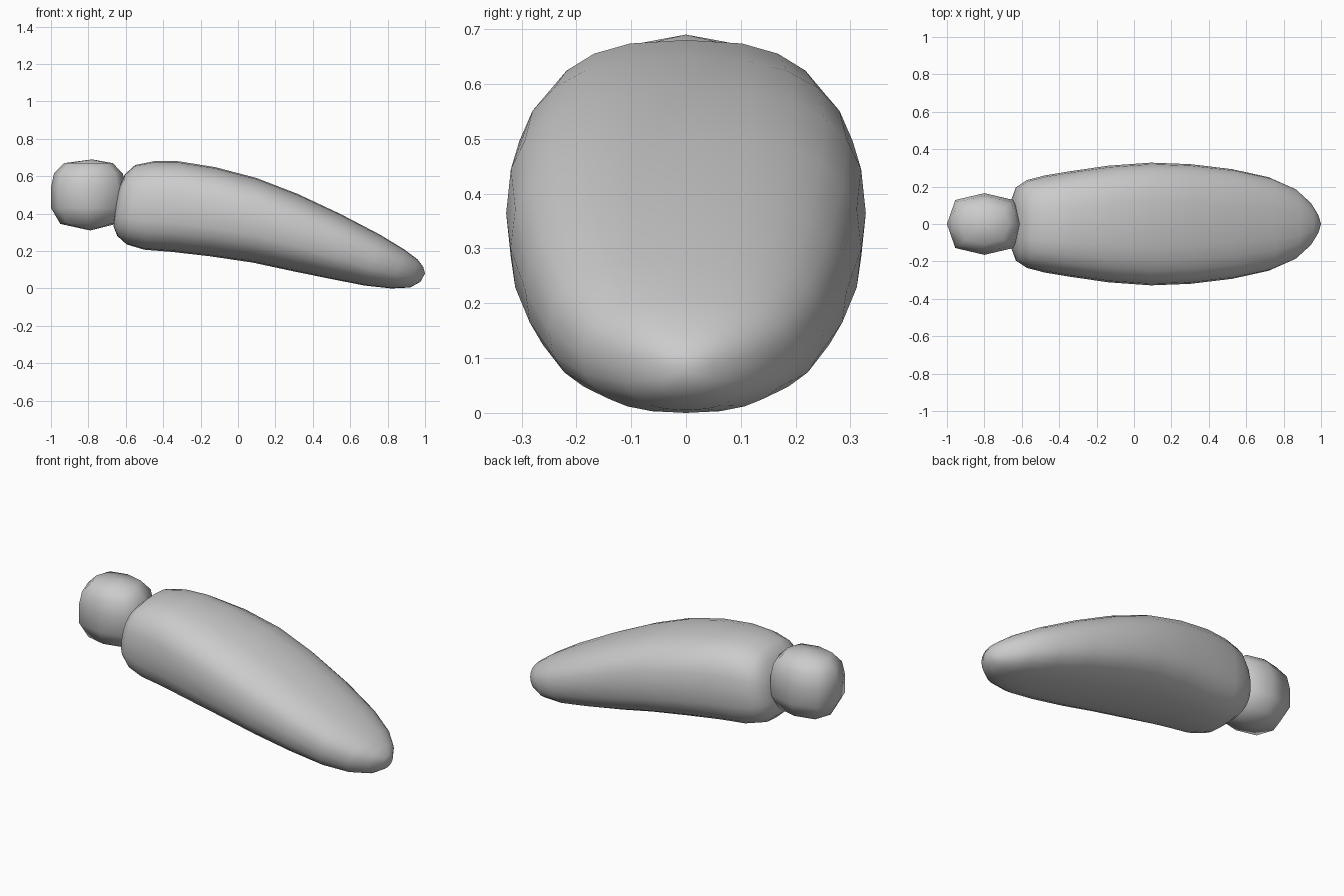
import bpy
import bmesh
from math import cos, sin, tau
from mathutils import Vector

default_cube = bpy.data.objects.get("Cube")
if default_cube:
    bpy.data.objects.remove(default_cube)

# Single grey material
grey = bpy.data.materials.new("plain_grey")
grey.use_nodes = True
colour = (0.6, 0.6, 0.6, 1)
grey.diffuse_color = colour
grey.node_tree.nodes["Principled BSDF"].inputs["Base Color"].default_value = colour


def rounded(value, exponent):
    """Signed power that turns a circle into a superellipse."""
    return (1 if value >= 0 else -1) * abs(value) ** (2 / exponent)


def loft(name, rings, start, end):
    """Skin a list of vertex rings and close both ends with a fan."""
    bm = bmesh.new()
    loops = [[bm.verts.new(p) for p in ring] for ring in rings]
    count = len(loops[0])
    for low, high in zip(loops, loops[1:]):
        for i in range(count):
            j = (i + 1) % count
            bm.faces.new((low[i], low[j], high[j], high[i]))
    for loop, tip in ((loops[0], start), (loops[-1], end)):
        pole = bm.verts.new(tip)
        for i in range(count):
            bm.faces.new((loop[i], loop[(i + 1) % count], pole))
    bmesh.ops.recalc_face_normals(bm, faces=bm.faces)
    mesh = bpy.data.meshes.new(name)
    bm.to_mesh(mesh)
    bm.free()
    mesh.materials.append(grey)
    mesh.shade_smooth()
    obj = bpy.data.objects.new(name, mesh)
    bpy.context.collection.objects.link(obj)
    return obj


def body_ring(station, segments=24):
    """Tilted cross-section between a top and a bottom point."""
    top_x, top_z, low_x, low_z, width = station
    top, low = Vector((top_x, 0, top_z)), Vector((low_x, 0, low_z))
    middle, reach = (top + low) / 2, (top - low) / 2
    exponent = 2.65 - 0.3 * max(middle.x, 0)
    ring = []
    for i in range(segments):
        angle = tau * i / segments
        side = Vector((0, width * rounded(cos(angle), exponent), 0))
        ring.append(middle + side + reach * rounded(sin(angle), exponent))
    return ring


# Long drooping body: top x, top z, bottom x, bottom z, half width
stations = [
    (-0.655, 0.46, -0.66, 0.4, 0.05),
    (-0.64, 0.53, -0.665, 0.33, 0.13),
    (-0.605, 0.61, -0.645, 0.28, 0.2),
    (-0.55, 0.66, -0.595, 0.235, 0.235),
    (-0.45, 0.68, -0.5, 0.207, 0.26),
    (-0.32, 0.68, -0.35, 0.195, 0.283),
    (-0.12, 0.648, -0.15, 0.172, 0.312),
    (0.1, 0.59, 0.08, 0.138, 0.328),
    (0.32, 0.505, 0.28, 0.095, 0.32),
    (0.55, 0.397, 0.5, 0.05, 0.293),
    (0.76, 0.287, 0.68, 0.015, 0.25),
    (0.89, 0.208, 0.82, 0, 0.19),
    (0.96, 0.155, 0.92, 0.005, 0.115),
    (0.99, 0.115, 0.975, 0.035, 0.05),
]
loft("body", [body_ring(s) for s in stations], (-0.66, 0, 0.43), (1, 0, 0.08))


def head_ring(height, scale, segments=8):
    """Horizontal octagon of the head."""
    ring = []
    for i in range(segments):
        angle = tau * i / segments
        bulge = 1.1 if i % 2 else 1
        ring.append((-0.8 + 0.2 * scale * bulge * cos(angle),
                     0.165 * scale * bulge * sin(angle), height))
    return ring


# Small faceted-outline head: height, relative size
profile = [(0.345, 0.75), (0.43, 1), (0.54, 1), (0.615, 0.92), (0.67, 0.65)]
loft("head", [head_ring(*p) for p in profile], (-0.79, 0, 0.31), (-0.78, 0, 0.69))
